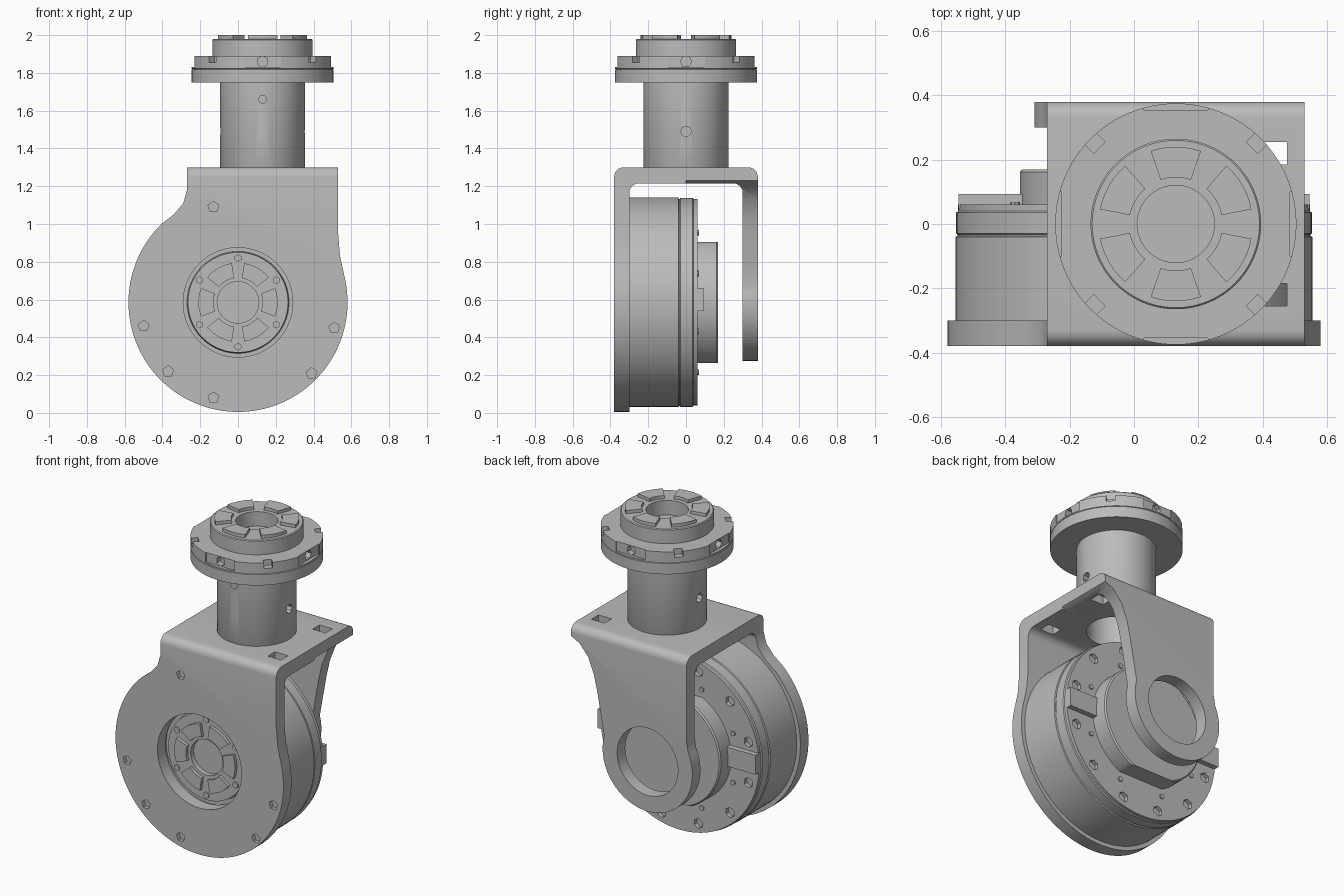
import bpy, bmesh
from math import sin, cos, pi, radians
from mathutils import Matrix, Vector

if "Cube" in bpy.data.objects:
    bpy.data.objects.remove(bpy.data.objects["Cube"], do_unlink=True)

grey = bpy.data.materials.new("brushed grey metal")
grey.use_nodes = True
COLOUR = (0.5, 0.5, 0.5, 1)
grey.diffuse_color = COLOUR
grey.node_tree.nodes["Principled BSDF"].inputs["Base Color"].default_value = COLOUR

AXLE = 0.585          # height of the motor axis
POST = 0.13           # x of the post axis
# Local z points along +y (motor) or up (post)
ALONG_Y = Matrix.Translation((0, 0, AXLE)) @ Matrix.Rotation(-pi / 2, 4, 'X')
UPRIGHT = Matrix.Translation((POST, 0, 0))


def finish(name, bm, matrix=None):
    if matrix:
        bmesh.ops.transform(bm, matrix=matrix, verts=bm.verts)
    bmesh.ops.recalc_face_normals(bm, faces=bm.faces)
    mesh = bpy.data.meshes.new(name)
    bm.to_mesh(mesh)
    bm.free()
    obj = bpy.data.objects.new(name, mesh)
    mesh.materials.append(grey)
    bpy.context.collection.objects.link(obj)
    return obj


def prism(name, points, direction, matrix=None):
    """Extrude a closed outline of 3D points."""
    bm = bmesh.new()
    face = bm.faces.new([bm.verts.new(p) for p in points])
    out = bmesh.ops.extrude_face_region(bm, geom=[face])
    verts = [v for v in out["geom"] if isinstance(v, bmesh.types.BMVert)]
    bmesh.ops.translate(bm, verts=verts, vec=direction)
    return finish(name, bm, matrix)


def lathe(name, profile, matrix, steps=72):
    """Revolve (radius, height) points about local z."""
    bm = bmesh.new()
    verts = [bm.verts.new((r, 0, h)) for r, h in profile]
    edges = [bm.edges.new(pair) for pair in zip(verts, verts[1:])]
    bmesh.ops.spin(bm, geom=verts + edges, cent=(0, 0, 0), axis=(0, 0, 1),
                   angle=2 * pi, steps=steps)
    bmesh.ops.remove_doubles(bm, verts=bm.verts, dist=1e-4)
    return finish(name, bm, matrix)


def box(name, centre, size, matrix=None):
    bm = bmesh.new()
    bmesh.ops.create_cube(bm, size=1)
    bmesh.ops.scale(bm, vec=size, verts=bm.verts)
    bmesh.ops.translate(bm, vec=centre, verts=bm.verts)
    return finish(name, bm, matrix)


def rod(name, centre, radius, depth, axis='Z', sides=48):
    bm = bmesh.new()
    bmesh.ops.create_cone(bm, cap_ends=True, segments=sides, radius1=radius,
                          radius2=radius, depth=depth)
    turn = Matrix.Rotation(pi / 2, 4, 'Y' if axis == 'X' else 'X') if axis != 'Z' else Matrix()
    return finish(name, bm, Matrix.Translation(centre) @ turn)


def cut(obj, cutters, operation='DIFFERENCE'):
    for cutter in cutters:
        mod = obj.modifiers.new("cut", 'BOOLEAN')
        mod.operation, mod.object, mod.solver = operation, cutter, 'EXACT'
    bpy.context.view_layer.update()
    old = obj.data
    evaluated = obj.evaluated_get(bpy.context.evaluated_depsgraph_get())
    obj.data = bpy.data.meshes.new_from_object(evaluated)
    obj.modifiers.clear()
    bpy.data.meshes.remove(old)
    for cutter in cutters:
        bpy.data.objects.remove(cutter, do_unlink=True)


def arc(cx, cz, r, start, end, n):
    steps = [radians(start + (end - start) * i / n) for i in range(n + 1)]
    return [(cx + r * cos(a), cz + r * sin(a)) for a in steps]


def sector(name, inner, outer, half, angle, low, high, matrix):
    """Ring segment, used for the raised drive pads."""
    pts = arc(0, 0, outer, angle - half, angle + half, 6)
    pts += arc(0, 0, inner, angle + half, angle - half, 6)
    return prism(name, [(x, y, low) for x, y in pts], (0, 0, high - low), matrix)


# Bent bracket: half of a U section trimmed by an outline, for front and rear
def bracket(name, side, outline):
    section = [(0, 1.3)] + arc(0.33, 1.25, 0.05, 90, 0, 6)
    section += [(0.38, -0.1), (0.30, -0.1)] + arc(0.25, 1.165, 0.05, 0, 90, 6) + [(0, 1.215)]
    half = prism(name, [(-0.8, side * y, z) for y, z in section], (1.6, 0, 0))
    trim = prism("trim", [(x, -0.6, z) for x, z in outline], (0, 1.2, 0))
    cut(half, [trim], 'INTERSECT')
    return half


front_outline = arc(0, 0.585, 0.58, 12, -226, 72)
front_outline += [(-0.34, 1.05), (-0.29, 1.11), (-0.27, 1.18), (-0.27, 1.4),
                  (0.53, 1.4), (0.53, 0.95), (0.54, 0.83)]
front = bracket("front_bracket", -1, front_outline)

rear_outline = arc(0, 0.585, 0.31, 15, -205, 48)
rear_outline += [(-0.27, 0.78), (-0.27, 1.4), (0.53, 1.4), (0.53, 1.23), (0.47, 1.2),
                 (0.41, 1.13), (0.37, 1.03), (0.345, 0.92), (0.32, 0.78)]
rear = bracket("rear_bracket", 1, rear_outline)

screw_spots = [(-0.13, 1.09), (-0.5, 0.46), (-0.37, 0.22), (-0.13, 0.08), (0.51, 0.45), (0.39, 0.21)]
cutters = [rod("hole", (x, -0.38, z), 0.03, 0.05, 'Y', 5) for x, z in screw_spots]
cut(front, cutters + [rod("bore", (0, -0.34, AXLE), 0.29, 0.3, 'Y', 64),
                      rod("post_hole", (POST, 0, 1.25), 0.17, 0.3),
                      box("window", (0.43, -0.22, 1.26), (0.09, 0.07, 0.2))])
cut(rear, [rod("bore", (0, 0.34, AXLE), 0.21, 0.2, 'Y', 64),
           rod("post_hole", (POST, 0, 1.25), 0.17, 0.3),
           box("window", (0.43, 0.22, 1.26), (0.09, 0.07, 0.2))])

# Motor drum with seams and a recessed output hub at the front
motor = lathe("motor_drum", [
    (0, -0.28), (0.11, -0.28), (0.11, -0.31), (0.265, -0.31), (0.27, -0.28),
    (0.30, -0.28), (0.30, -0.30), (0.555, -0.30), (0.555, -0.04), (0.548, -0.037),
    (0.548, -0.033), (0.553, -0.03), (0.553, 0.035), (0.547, 0.04), (0.547, 0.06),
    (0, 0.06)], ALONG_Y, 96)
cutters = []
for i in range(12):
    a = radians(15 + 30 * i)
    cutters.append(rod("screw", (0.49 * cos(a), 0.06, AXLE + 0.49 * sin(a)), 0.032, 0.05, 'Y', 6))
cut(motor, cutters)

for i in range(6):
    sector("hub_pad", 0.13, 0.21, 21, 60 * i, -0.33, -0.305, ALONG_Y)
    a = radians(30 + 60 * i)
    rod("hub_screw", (0.235 * cos(a), -0.312, AXLE + 0.235 * sin(a)), 0.02, 0.012, 'Y', 6)

# Rear motor cap, flattened above and below, with cable struts at the sides
cap = lathe("motor_cap", [(0, 0.05), (0.355, 0.05), (0.355, 0.162), (0.347, 0.17), (0, 0.17)], ALONG_Y)
cut(cap, [box("flat", (0, 0.1, AXLE + s * 0.42), (1, 0.4, 0.2)) for s in (-1, 1)])
for side in (-1, 1):
    box("cable_strut", (side * 0.44, 0.07, 0.6), (0.21, 0.045, 0.12))
for i in range(8):
    a = radians(22.5 + 45 * i)
    rod("cap_screw", (0.4 * cos(a), 0.062, AXLE + 0.4 * sin(a)), 0.015, 0.012, 'Y', 8)

# Hollow post with small access holes
post = lathe("post", [(0.17, 1.24), (0.17, 1.76), (0.225, 1.76), (0.225, 1.3),
                      (0.22, 1.29), (0.17, 1.29)], UPRIGHT)
cut(post, [rod("hole", (POST, -0.22, z), r, 0.06, 'Y', 8) for z, r in ((1.49, 0.028), (1.66, 0.022))]
    + [rod("hole", (POST + s * 0.22, 0, 1.49), 0.028, 0.06, 'X', 8) for s in (-1, 1)])

# Output flange with four notches, raised boss and central bore
flange = lathe("top_flange", [
    (0, 1.75), (0.375, 1.75), (0.375, 1.818), (0.37, 1.82), (0.375, 1.822), (0.375, 1.89),
    (0.265, 1.89), (0.265, 1.975), (0.26, 1.98), (0.12, 1.98), (0.12, 1.89), (0, 1.89)], UPRIGHT, 96)
cutters = []
for i in range(4):
    a = pi / 2 * i
    turn = UPRIGHT @ Matrix.Rotation(a, 4, 'Z')
    cutters.append(box("notch", (0.41, 0, 1.87), (0.11, 0.2, 0.08), turn))
    d = turn @ Vector((0.35, 0, 1.86))
    cutters.append(rod("screw", d, 0.03, 0.06, 'X' if i % 2 == 0 else 'Y', 6))
    cutters.append(box("slot", (0.36, 0, 1.88), (0.05, 0.05, 0.05),
                       UPRIGHT @ Matrix.Rotation(a + pi / 4, 4, 'Z')))
cut(flange, cutters)

for i in range(6):
    sector("top_pad", 0.145, 0.24, 19, 30 + 60 * i, 1.97, 2.0, UPRIGHT)

# Smooth the curved walls and keep the machined edges crisp
bpy.ops.object.select_all(action='DESELECT')
for obj in bpy.context.scene.objects:
    if obj.type == 'MESH':
        obj.select_set(True)
        bpy.context.view_layer.objects.active = obj
bpy.ops.object.shade_smooth_by_angle(angle=radians(30))
